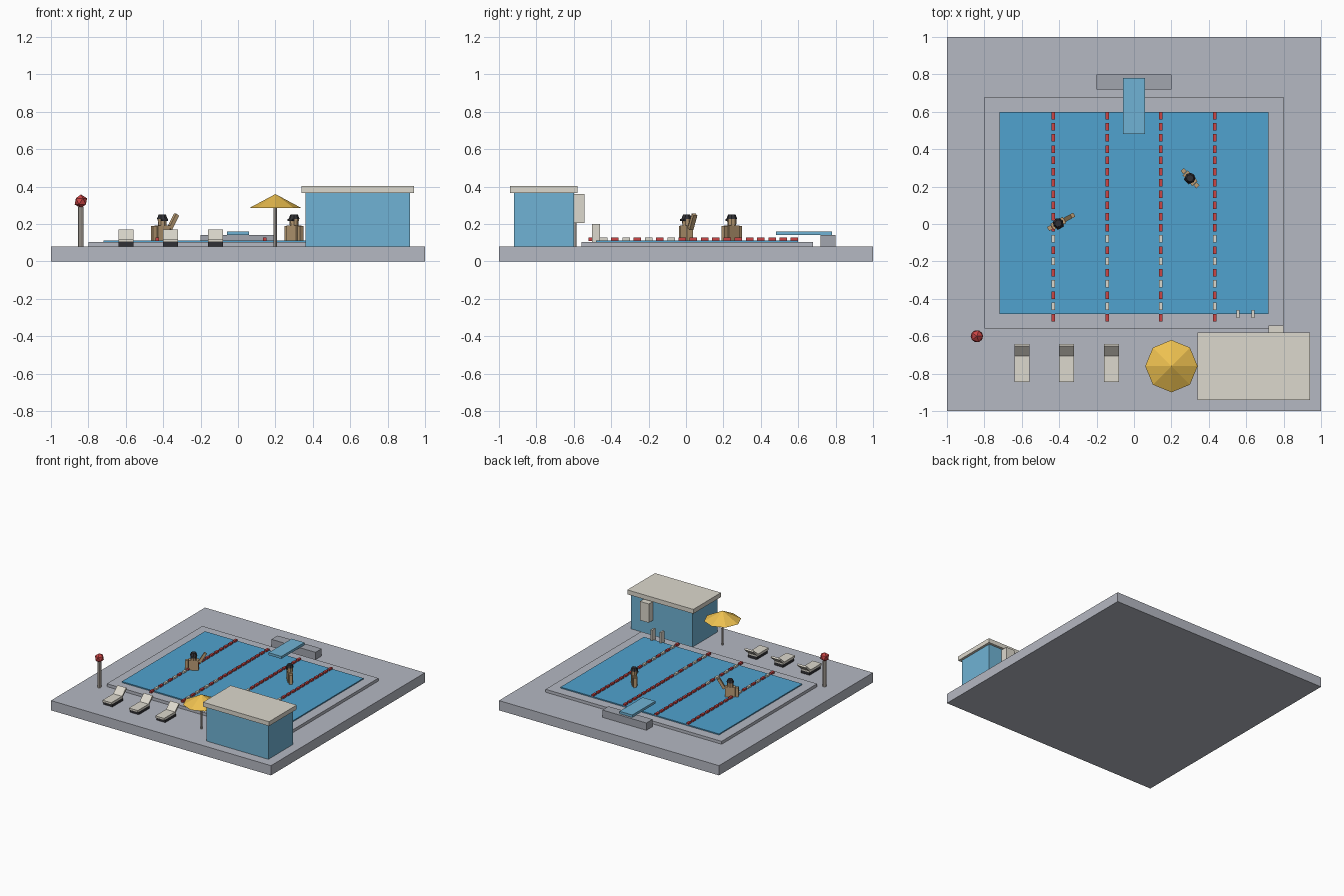
import bpy
from math import radians
from mathutils import Matrix, Vector

if "Cube" in bpy.data.objects:
    bpy.data.objects.remove(bpy.data.objects["Cube"])


def mat(name, r, g, b):
    m = bpy.data.materials.new(name)
    m.diffuse_color = (r, g, b, 1)
    m.use_nodes = True
    m.node_tree.nodes["Principled BSDF"].inputs["Base Color"].default_value = m.diffuse_color
    return m


STONE = mat("stone", 0.46, 0.48, 0.54)
BLOCK = mat("block", 0.36, 0.38, 0.43)
WATER = mat("water", 0.08, 0.36, 0.62)
BLUE = mat("blue", 0.16, 0.45, 0.66)
CREAM = mat("cream", 0.72, 0.69, 0.61)
RED = mat("red", 0.6, 0.06, 0.06)
YELLOW = mat("yellow", 0.85, 0.53, 0.08)
SKIN = mat("skin", 0.5, 0.34, 0.18)
DARK = mat("dark", 0.03, 0.03, 0.035)
POLE = mat("pole", 0.5, 0.45, 0.4)


def finish(name, m):
    o = bpy.context.object
    o.name = name
    o.data.materials.append(m)
    return o


def box(name, x, y, z, m, rot=(0, 0, 0)):
    """Box from (min, max) ranges, optionally turned about its centre."""
    c = [(a + b) / 2 for a, b in (x, y, z)]
    bpy.ops.mesh.primitive_cube_add(size=1, location=c, rotation=rot)
    o = finish(name, m)
    o.scale = [b - a for a, b in (x, y, z)]
    return o


def cone(name, x, y, z0, z1, r0, r1, m, n=8):
    bpy.ops.mesh.primitive_cone_add(vertices=n, radius1=r0, radius2=r1, depth=z1 - z0,
                                    location=(x, y, (z0 + z1) / 2))
    return finish(name, m)


# Deck, pool rim and water
box("deck", (-1, 1), (-1, 1), (0, 0.08), STONE)
box("pool_rim", (-0.8, 0.8), (-0.56, 0.68), (0.08, 0.104), STONE)
box("water", (-0.72, 0.72), (-0.48, 0.6), (0.1, 0.113), WATER)

# Lane ropes made of floats
for lane in range(4):
    x = -0.432 + 0.288 * lane
    for i in range(19):
        y = -0.5 + 0.06 * i
        box("lane_float", (x - 0.009, x + 0.009), (y - 0.02, y + 0.02), (0.11, 0.127),
            CREAM if i in (1, 3, 5, 7) else RED)

# Diving board
box("diving_block", (-0.2, 0.2), (0.72, 0.8), (0.08, 0.14), BLOCK)
box("diving_board", (-0.058, 0.058), (0.48, 0.78), (0.14, 0.16), BLUE)

# Changing hut with wall box
box("hut_walls", (0.36, 0.92), (-0.92, -0.6), (0.08, 0.366), BLUE)
box("hut_roof", (0.34, 0.94), (-0.94, -0.58), (0.366, 0.402), CREAM)
box("wall_box", (0.718, 0.798), (-0.6, -0.542), (0.205, 0.36), CREAM)

# Pool ladder rails
for x in (0.556, 0.636):
    box("ladder_rail", (x - 0.007, x + 0.007), (-0.502, -0.46), (0.1, 0.2), CREAM)

# Parasol
cone("parasol_pole", 0.2, -0.76, 0.08, 0.3, 0.009, 0.009, POLE)
cone("parasol_canopy", 0.2, -0.76, 0.285, 0.36, 0.14, 0, YELLOW)

# Marker post with ball
cone("marker_post", -0.84, -0.6, 0.08, 0.29, 0.015, 0.015, POLE)
bpy.ops.mesh.primitive_ico_sphere_add(subdivisions=1, radius=0.037, location=(-0.84, -0.6, 0.321))
finish("marker_ball", RED)

# Sun loungers
for x in (-0.6, -0.36, -0.12):
    xs = (x - 0.04, x + 0.04)
    box("lounger_base", xs, (-0.83, -0.69), (0.08, 0.103), DARK)
    box("lounger_seat", xs, (-0.845, -0.69), (0.103, 0.12), CREAM)
    box("lounger_back", xs, (-0.711, -0.637), (0.133, 0.147), CREAM, (radians(43), 0, 0))


# Swimmers
def swimmer(x, y, turn, waving):
    parts = [box("swimmer_torso", (-0.038, 0.038), (-0.019, 0.019), (0.105, 0.193), SKIN),
             box("swimmer_arm", (-0.062, -0.04), (-0.012, 0.012), (0.105, 0.188), SKIN),
             box("swimmer_goggles", (-0.02, 0.02), (-0.029, -0.015), (0.216, 0.226), DARK),
             cone("swimmer_head", 0, 0, 0.19, 0.232, 0.023, 0.026, SKIN),
             cone("swimmer_cap", 0, 0, 0.228, 0.252, 0.029, 0.019, DARK)]
    if waving:
        parts.append(box("swimmer_waving_arm", (0.055, 0.077), (-0.012, 0.012),
                         (0.168, 0.256), SKIN, (0, radians(30), 0)))
    else:
        parts.append(box("swimmer_arm", (0.04, 0.062), (-0.012, 0.012), (0.105, 0.188), SKIN))
    place = Matrix.Translation(Vector((x, y, 0))) @ Matrix.Rotation(radians(turn), 4, 'Z')
    bpy.context.view_layer.update()
    for p in parts:
        p.matrix_world = place @ p.matrix_world


swimmer(-0.405, 0.003, 29, True)
swimmer(0.3, 0.245, -48, False)
